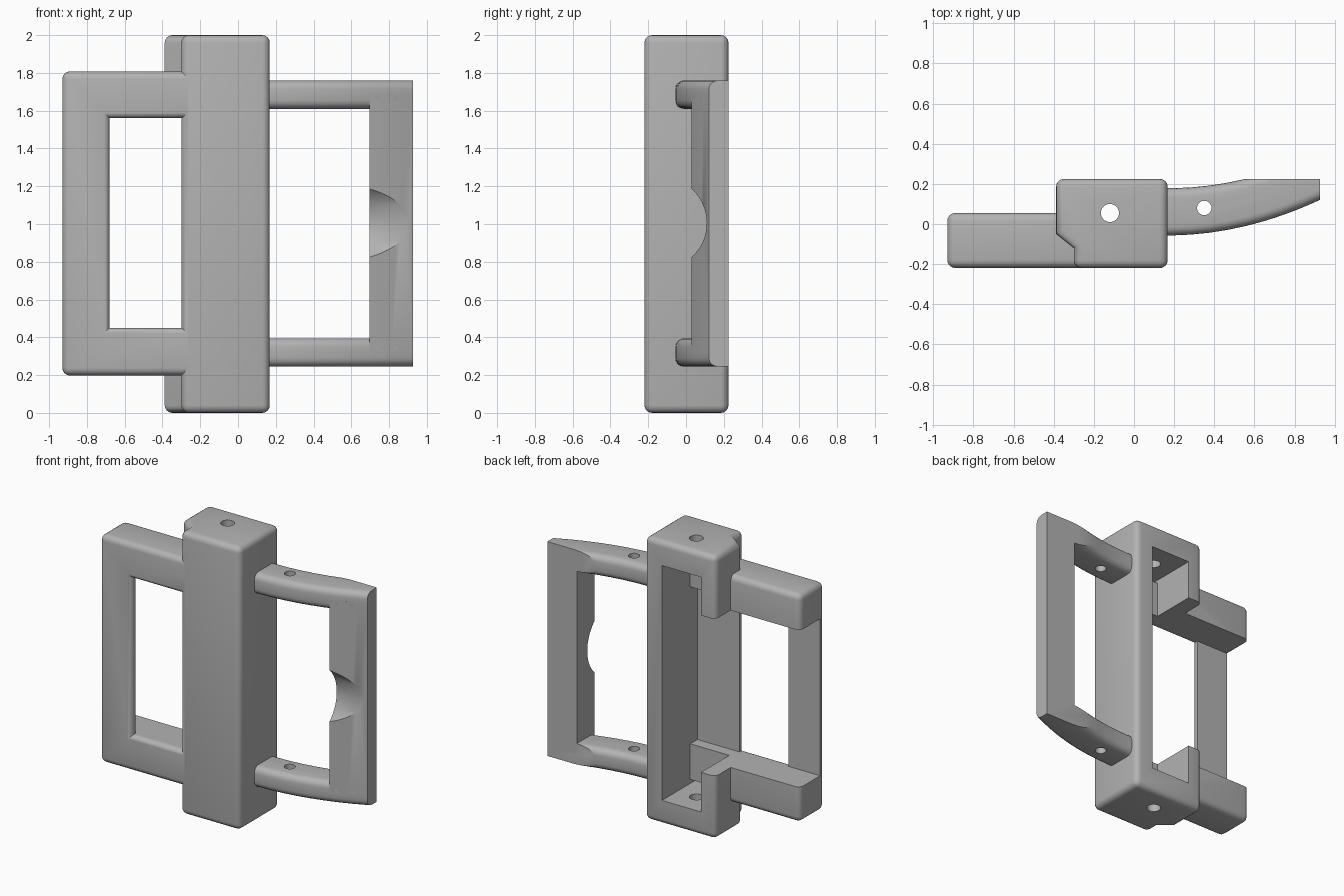
import bpy, bmesh, math

if "Cube" in bpy.data.objects:
    bpy.data.objects.remove(bpy.data.objects["Cube"], do_unlink=True)

grey = bpy.data.materials.new("plain grey")
grey.use_nodes = True
COLOUR = (0.45, 0.45, 0.45, 1)
grey.diffuse_color = COLOUR
grey.node_tree.nodes["Principled BSDF"].inputs["Base Color"].default_value = COLOUR


def make(name, bm):
    bmesh.ops.recalc_face_normals(bm, faces=bm.faces)
    mesh = bpy.data.meshes.new(name)
    bm.to_mesh(mesh)
    bm.free()
    mesh.materials.append(grey)
    obj = bpy.data.objects.new(name, mesh)
    bpy.context.collection.objects.link(obj)
    return obj


def loft(name, rings, radius=0, rule=None):
    """Skin a stack of matching rings, then round the edges picked by the rule."""
    bm = bmesh.new()
    loops = [[bm.verts.new(p) for p in ring] for ring in rings]
    for a, b in zip(loops, loops[1:]):
        for i in range(len(a)):
            j = (i + 1) % len(a)
            bm.faces.new((a[i], a[j], b[j], b[i]))
    bm.faces.new(loops[0])
    bm.faces.new(loops[-1])
    if radius:
        bmesh.ops.recalc_face_normals(bm, faces=bm.faces)
        edges = [e for e in bm.edges if rule is None or rule(e)]
        bmesh.ops.bevel(bm, geom=edges, offset=radius, segments=4,
                        profile=0.5, affect='EDGES', clamp_overlap=False)
    return make(name, bm)


def prism(name, outline, z0, z1, radius=0, rule=None):
    rings = [[(x, y, z) for x, y in outline] for z in (z0, z1)]
    return loft(name, rings, radius, rule)


def box(name, x0, x1, y0, y1, z0, z1, radius=0):
    return prism(name, [(x0, y0), (x1, y0), (x1, y1), (x0, y1)], z0, z1, radius)


def rod(name, x, y, z0, z1, r, sides=32):
    turn = [2 * math.pi * i / sides for i in range(sides)]
    return prism(name, [(x + r * math.cos(t), y + r * math.sin(t)) for t in turn], z0, z1)


def cut(obj, *cutters):
    """Subtract each cutter and throw it away."""
    bpy.context.view_layer.objects.active = obj
    for c in cutters:
        c.hide_render = True
        mod = obj.modifiers.new("cut", 'BOOLEAN')
        mod.operation, mod.solver, mod.object = 'DIFFERENCE', 'EXACT', c
        bpy.ops.object.modifier_apply(modifier=mod.name)
        bpy.data.objects.remove(c, do_unlink=True)


# Shared levels
RAIL_LOW, RAIL_HIGH = 0.45, 1.56
PLATE_BACK = -0.17

# Post: rounded block with a slanted front corner
outline = [(-0.30, -0.22), (0.168, -0.22), (0.168, 0.225), (-0.388, 0.225),
           (-0.388, -0.05), (-0.30, -0.12)]


def not_inner_corner(e):
    mid = (e.verts[0].co + e.verts[1].co) / 2
    upright = abs(e.verts[0].co.z - e.verts[1].co.z) > 1
    return not (upright and mid.x < -0.25 and -0.13 < mid.y < 0)


post = prism("post", outline, 0, 2, 0.04, not_inner_corner)

# Hollow back, open side between the end tabs, and the pivot hole
cut(post,
    box("cavity", -0.275, 0.03, PLATE_BACK, 0.4, 0.17, 1.83),
    box("side_opening", -0.6, -0.2, PLATE_BACK, 0.4, RAIL_LOW, RAIL_HIGH),
    rod("pivot", -0.12, 0.055, -0.1, 2.1, 0.045))

# Side frame: rails and front plate, running into the post
frame = box("side_frame", -0.93, 0.1, -0.219, 0.055, 0.198, 1.808, 0.04)

# Window cutter flares toward the front to round the rim
R = 0.035
rings = [(0, 0.2), (0, -0.22 + R)]
for i in range(1, 6):
    t = i * math.pi / 10
    rings.append((R * (1 - math.cos(t)), -0.22 + R * (1 - math.sin(t))))
rings.append((R, -0.3))
window = loft("window", [[(-0.68 - d, y, RAIL_LOW - d), (-0.28, y, RAIL_LOW - d),
                          (-0.28, y, RAIL_HIGH + d), (-0.68 - d, y, RAIL_HIGH + d)]
                         for d, y in rings])
cut(frame,
    box("recess", -1.2, 0.3, PLATE_BACK - 0.001, 0.4, RAIL_LOW, RAIL_HIGH),
    box("rail_trim", -0.28, 0.3, -0.09, 0.4, 0, 2),
    window)


# Curved grip on the other side
def front_y(x):
    return -0.057 + 0.306 * max(0, x - 0.165) ** 2


def grip_outline(x0, x1, steps):
    xs = [x0 + (x1 - x0) * i / steps for i in range(steps + 1)]
    return ([(x, front_y(x)) for x in xs] +
            [(x, front_y(x) + 0.235) for x in reversed(xs)])


def long_edge(e):
    a, b = e.verts[0].co, e.verts[1].co
    return abs(a.x - b.x) > 0.01


def flat_back():
    return box("flat_back", 0, 1.2, 0.225, 0.6, -0.1, 2.1)


parts = [post, frame]
for side, z in (("lower", 0.245), ("upper", 1.61)):
    arm = prism(side + "_grip_arm", grip_outline(0.1, 0.927, 9), z, z + 0.15, 0.045, long_edge)
    cut(arm, flat_back(), rod("pin_hole", 0.35, 0.08, z - 0.1, z + 0.3, 0.036))
    parts.append(arm)

# Grip bar with a thumb notch in its front
bar = prism("grip_bar", grip_outline(0.695, 0.927, 4), 0.32, 1.685)
turns = [2 * math.pi * i / 64 for i in range(64)]
notch = loft("notch", [[(x, -0.134 + 0.244 * math.cos(t), 1.005 + 0.244 * math.sin(t))
                        for t in turns] for x in (0.5, 1.1)])
cut(bar, flat_back(), notch)
parts.append(bar)

# Smooth the rounded edges
bpy.ops.object.select_all(action='DESELECT')
for p in parts:
    p.select_set(True)
bpy.context.view_layer.objects.active = post
bpy.ops.object.shade_smooth_by_angle(angle=math.radians(32))
